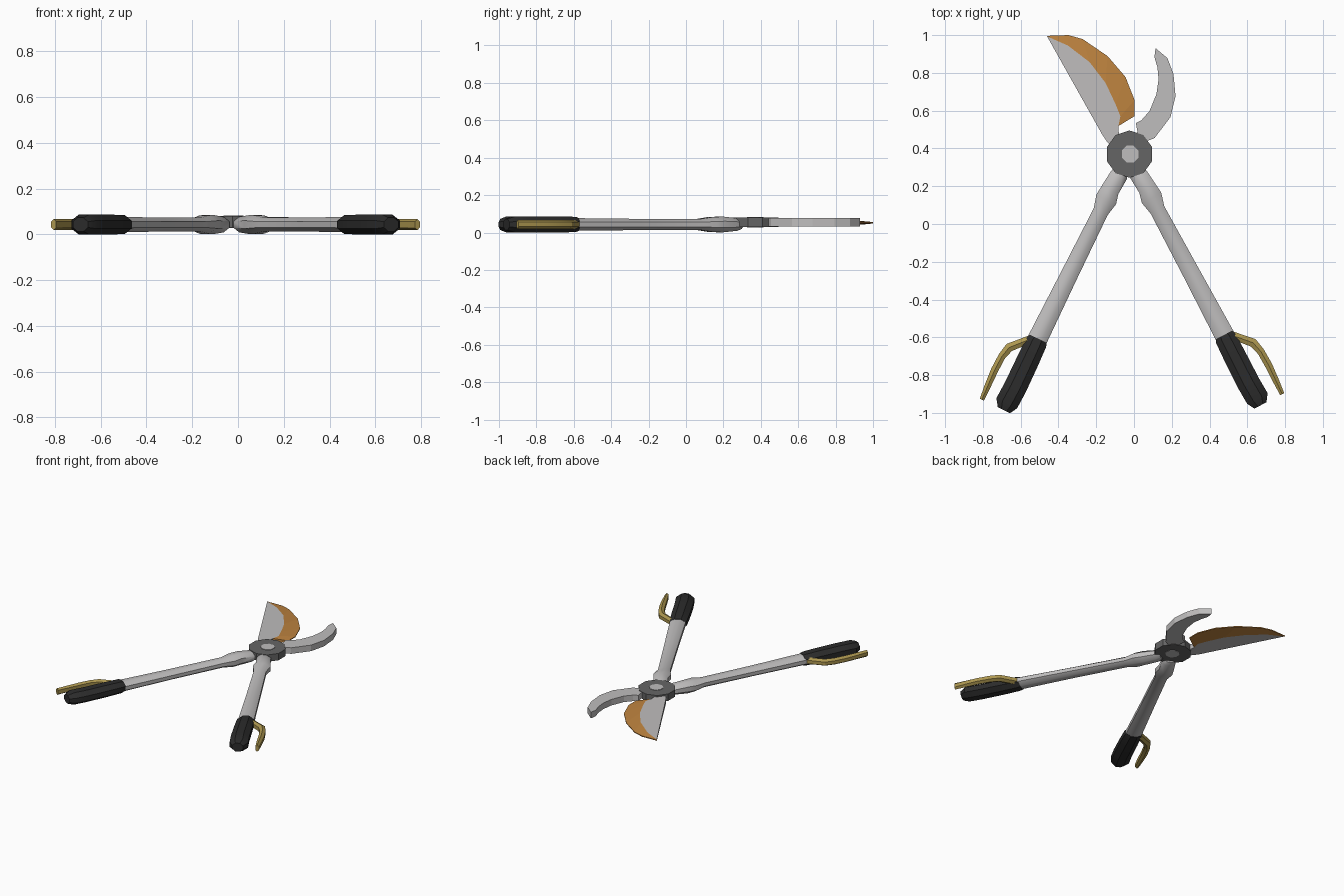
import bpy, bmesh, math
from mathutils import Vector

if "Cube" in bpy.data.objects:
    bpy.data.objects.remove(bpy.data.objects["Cube"])

def material(name, rgb):
    m = bpy.data.materials.new(name)
    m.diffuse_color = (*rgb, 1)
    m.use_nodes = True
    m.node_tree.nodes["Principled BSDF"].inputs["Base Color"].default_value = m.diffuse_color
    return m

STEEL = material("light steel", (0.52, 0.51, 0.51))
DARK = material("dark grey", (0.13, 0.13, 0.13))
BLACK = material("black rubber", (0.025, 0.025, 0.025))
ORANGE = material("orange edge", (0.52, 0.23, 0.05))
GOLD = material("gold", (0.42, 0.31, 0.08))

def finish(name, bm, mat, smooth=None):
    bmesh.ops.recalc_face_normals(bm, faces=bm.faces)
    me = bpy.data.meshes.new(name)
    bm.to_mesh(me)
    bm.free()
    me.materials.append(mat)
    ob = bpy.data.objects.new(name, me)
    bpy.context.collection.objects.link(ob)
    if smooth:
        bpy.ops.object.select_all(action='DESELECT')
        ob.select_set(True)
        bpy.context.view_layer.objects.active = ob
        bpy.ops.object.shade_smooth_by_angle(angle=math.radians(smooth))
    return ob

def loft(name, rings, mat, smooth=None):
    """Skin a list of closed rings and cap both ends."""
    bm = bmesh.new()
    vs = [[bm.verts.new(p) for p in r] for r in rings]
    n = len(vs[0])
    for a, b in zip(vs, vs[1:]):
        for i in range(n):
            j = (i + 1) % n
            bm.faces.new((a[i], a[j], b[j], b[i]))
    bm.faces.new(vs[0])
    bm.faces.new(vs[-1])
    return finish(name, bm, mat, smooth)

def plate(name, outline, z, half, mat):
    """Flat plate; half(y) gives half the thickness."""
    return loft(name, [[(x, y, z + s * half(y)) for x, y in outline] for s in (-1, 1)], mat)

def disc(name, x, y, r, z0, z1, sides, mat):
    pts = [(x + r * math.cos(math.tau * (i + .5) / sides),
            y + r * math.sin(math.tau * (i + .5) / sides)) for i in range(sides)]
    return plate(name, pts, (z0 + z1) / 2, lambda _: (z1 - z0) / 2, mat)

# Pivot
disc("pivot_hub", -0.024, 0.37, 0.125, 0.03, 0.08, 10, DARK)
disc("pivot_bolt", -0.02, 0.37, 0.048, 0.027, 0.083, 8, STEEL)

# Wide cutting blade: steel body, orange sharpened bevel
inner = [(-.46, .993), (-.35, .945), (-.235, .857), (-.15, .746),
         (-.098, .635), (-.072, .57), (-.082, .519)]
outer = [(-.463, .996), (-.347, 1.0), (-.272, .979), (-.14, .889),
         (-.045, .778), (.003, .656), (.003, .571)]
ZB = 0.052
taper = lambda y: 0.018 if y < .85 else 0.018 - 0.014 * (y - .85) / .15
plate("cutting_blade", inner + [(-.08, .47), (-.06, .42), (-.12, .41), (-.146, .44), (-.167, .471)],
      ZB, taper, STEEL)
loft("cutting_edge", [[(*i, ZB + taper(i[1])), (*o, ZB + .003), (*o, ZB - .003), (*i, ZB - taper(i[1]))]
                      for i, o in zip(inner, outer)], ORANGE)

# Hooked counter blade
plate("hook_blade", [(.114, .931), (.177, .878), (.209, .794), (.22, .677), (.193, .566),
                     (.109, .455), (.06, .435), (.03, .42), (0, .44), (.018, .49), (.01, .534),
                     (.04, .55), (.082, .598), (.119, .688), (.13, .767), (.124, .83), (.108, .884)],
      0.055, lambda _: 0.022, STEEL)

# Handle parts as (distance along, sideways offset, half width, half height)
shaft = [(-.03, 0, .034, .024), (0, -.002, .047, .034), (.09, .006, .049, .042), (.145, .002, .058, .04),
         (.215, 0, .041, .03), (.6, .003, .046, .03), (1.0, .005, .053, .034)]
grip = [(.965, .004, .05, .037), (.985, .003, .057, .041), (1.1, .001, .06, .043),
        (1.25, -.001, .061, .043), (1.345, .003, .061, .043), (1.385, 0, .036, .03)]
lever = [((.975, .058), (1.02, .043)), ((1.063, .141), (1.085, .10)), ((1.13, .154), (1.14, .116)),
         ((1.217, .157), (1.222, .118)), ((1.31, .15), (1.31, .117)), ((1.386, .142), (1.386, .118))]
ZC = 0.043

def handle(side, start, direction):
    d = Vector(direction).normalized()
    n = Vector((-d.y, d.x)) if d.x > 0 else Vector((d.y, -d.x))

    def at(s, t, z):
        p = Vector(start) + d * s + n * t
        return (p.x, p.y, ZC + z)

    def section(s, t, w, h):
        k = 1 / math.cos(math.pi / 8)
        a = [math.tau * (i + .5) / 8 for i in range(8)]
        return [at(s, t + w * k * math.cos(q), h * k * math.sin(q)) for q in a]

    loft(side + "_shaft", [section(*r) for r in shaft], STEEL, 50)
    loft(side + "_grip", [section(*r) for r in grip], BLACK, 30)
    rings = []
    for o, i in lever:
        m = ((o[0] + i[0]) / 2, (o[1] + i[1]) / 2)
        rings.append([at(*o, .012), at(*m, .024), at(*i, .014),
                      at(*i, -.014), at(*m, -.024), at(*o, -.012)])
    loft(side + "_guard", rings, GOLD, 25)

handle("left", (-.082, .259), (-.438, -.899))
handle("right", (.024, .265), (.466, -.885))
